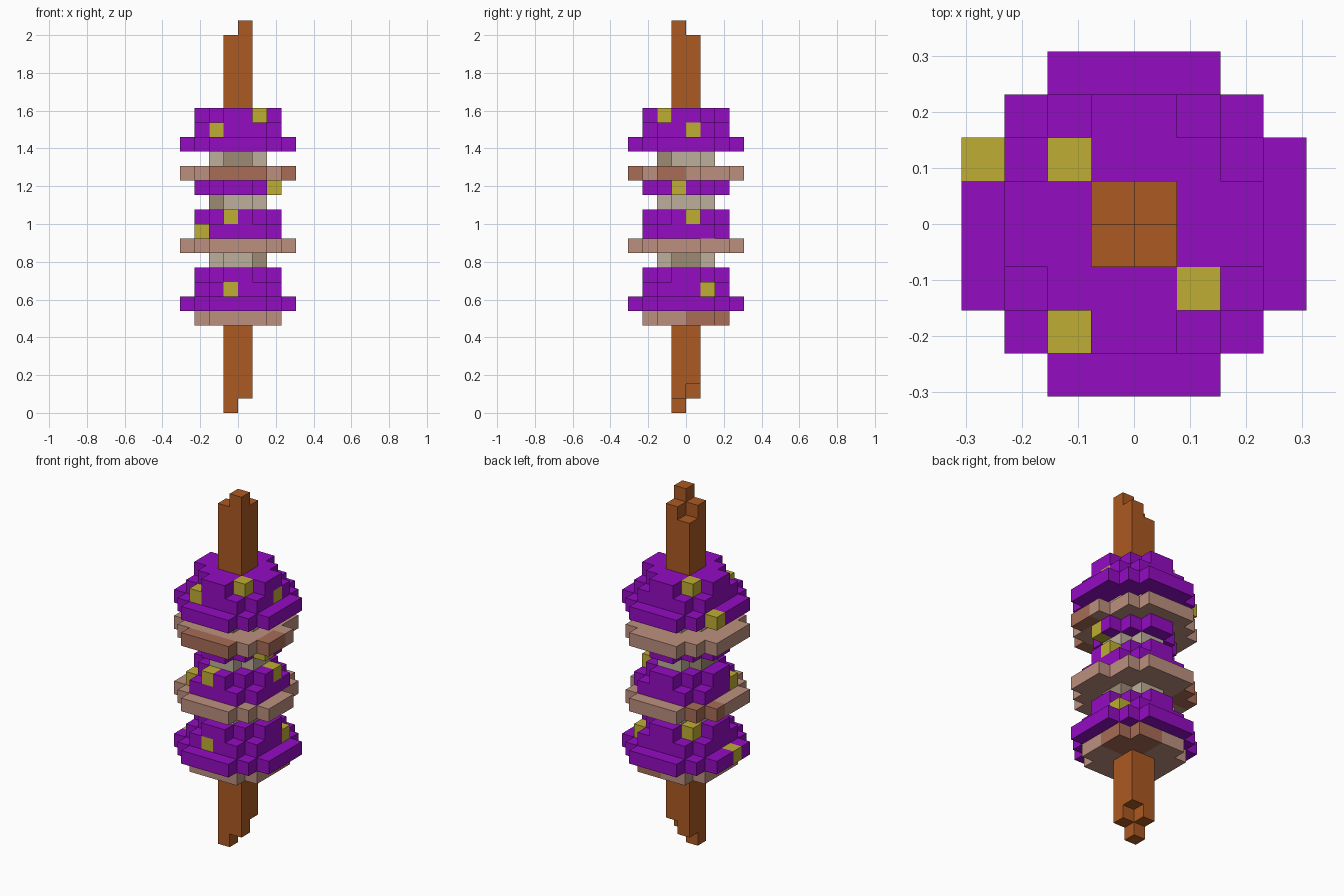
import bpy
import bmesh
from mathutils import Vector

cube = bpy.data.objects.get("Cube")
if cube:
    bpy.data.objects.remove(cube, do_unlink=True)

UNIT = 2 / 26  # edge of one block


def linear(c):
    c /= 255
    return c / 12.92 if c <= 0.04045 else ((c + 0.055) / 1.055) ** 2.4


def material(name, r, g, b):
    mat = bpy.data.materials.new(name)
    mat.use_nodes = True
    colour = (linear(r), linear(g), linear(b), 1)
    mat.diffuse_color = colour
    mat.node_tree.nodes["Principled BSDF"].inputs["Base Color"].default_value = colour
    return mat


MATS = {
    "wood": material("stick_brown", 172, 90, 34),
    "purple": material("purple", 148, 12, 194),
    "yellow": material("mustard_yellow", 191, 173, 52),
    "tan": material("rosy_tan", 188, 144, 126),
    "brown": material("dark_tan", 168, 108, 86),
    "beige": material("pale_beige", 190, 175, 155),
    "taupe": material("dark_beige", 156, 139, 116),
}

# Half-width of each row of blocks, from the middle row outwards
RIM = (4, 4, 3, 2)
WIDE = (3, 3, 2)
CROWN = (3, 2, 1)
STEM = (2, 1)

cells = {}  # block position -> (part, colour)


def layer(part, z, rows, colour, second=None, rule=None):
    """One round slab of blocks; the rule picks blocks of a second colour."""
    for y in range(-len(rows), len(rows)):
        half = rows[max(y, -1 - y)]
        for x in range(-half, half):
            use_second = rule is not None and rule(x, y)
            cells[x, y, z] = (part, second if use_second else colour)


# Stick: four columns with staggered ends
for x in (-1, 0):
    for y in (-1, 0):
        for z in range(2 + x + y + 0, 25 + x - y):
            if z >= 0:
                cells[x, y, z] = ("stick", "wood")
for x in (-1, 0):
    for y in (-1, 0):
        for z in (25 + x - y - 1, 25 + x - y):
            cells[x, y, z] = ("stick", "wood")

# Lower cap
layer("lower_gills", 6, WIDE, "tan", "brown", lambda x, y: x >= 0 and y >= 0)
layer("lower_cap", 7, RIM, "purple")
layer("lower_cap", 8, WIDE, "purple")
layer("lower_cap", 9, CROWN, "purple")

# Middle cap
layer("middle_stem", 10, STEM, "beige", "taupe", lambda x, y: x == 1)
layer("middle_gills", 11, RIM, "tan", "brown", lambda x, y: x < -2 and y > 0)
layer("middle_cap", 12, WIDE, "purple")
layer("middle_cap", 13, CROWN, "purple")

# Upturned cap
layer("upturned_stem", 14, STEM, "beige", "taupe", lambda x, y: x == -2)
layer("upturned_cap", 15, CROWN, "purple")
layer("upturned_gills", 16, RIM, "tan", "brown",
      lambda x, y: y == -4 or (x == 3 and y < 0))

# Upper cap
layer("upper_stem", 17, STEM, "beige", "taupe", lambda x, y: y == -2)
layer("upper_cap", 18, RIM, "purple")
layer("upper_cap", 19, WIDE, "purple")
layer("upper_cap", 20, CROWN, "purple")

# Chipped corner of the two gill discs
for z in (11, 16):
    del cells[3, 1, z]

# Yellow spots on the caps
SPOTS = [
    (-1, -3, 8), (2, 1, 8), (-4, -1, 7), (-2, 1, 9),
    (-3, -2, 12), (-1, -3, 13), (2, 0, 13), (2, -1, 15),
    (-4, 1, 18), (-2, -3, 19), (2, 0, 19), (-2, 1, 20), (1, -2, 20),
]
for spot in SPOTS:
    cells[spot] = (cells[spot][0], "yellow")


def build(part):
    """Mesh the outer faces of all blocks of a part."""
    bm = bmesh.new()
    mesh = bpy.data.meshes.new(part)
    slots = []
    for pos, (owner, colour) in cells.items():
        if owner != part:
            continue
        if colour not in slots:
            slots.append(colour)
            mesh.materials.append(MATS[colour])
        centre = Vector(pos) + Vector((0.5, 0.5, 0.5))
        for axis in range(3):
            for side in (-1, 1):
                normal = Vector((0, 0, 0))
                normal[axis] = side
                if tuple(int(p + n) for p, n in zip(pos, normal)) in cells:
                    continue
                u, v = Vector((0, 0, 0)), Vector((0, 0, 0))
                u[(axis + 1) % 3] = 0.5 * side
                v[(axis + 2) % 3] = 0.5
                mid = centre + normal * 0.5
                corners = (mid - u - v, mid + u - v, mid + u + v, mid - u + v)
                face = bm.faces.new([bm.verts.new(c * UNIT) for c in corners])
                face.material_index = slots.index(colour)
    bmesh.ops.remove_doubles(bm, verts=bm.verts, dist=UNIT / 100)
    bmesh.ops.dissolve_limit(bm, angle_limit=0.01, verts=bm.verts,
                             edges=bm.edges, delimit={"MATERIAL"})
    bm.to_mesh(mesh)
    bm.free()
    bpy.context.collection.objects.link(bpy.data.objects.new(part, mesh))


for part in sorted({owner for owner, _ in cells.values()}):
    build(part)
